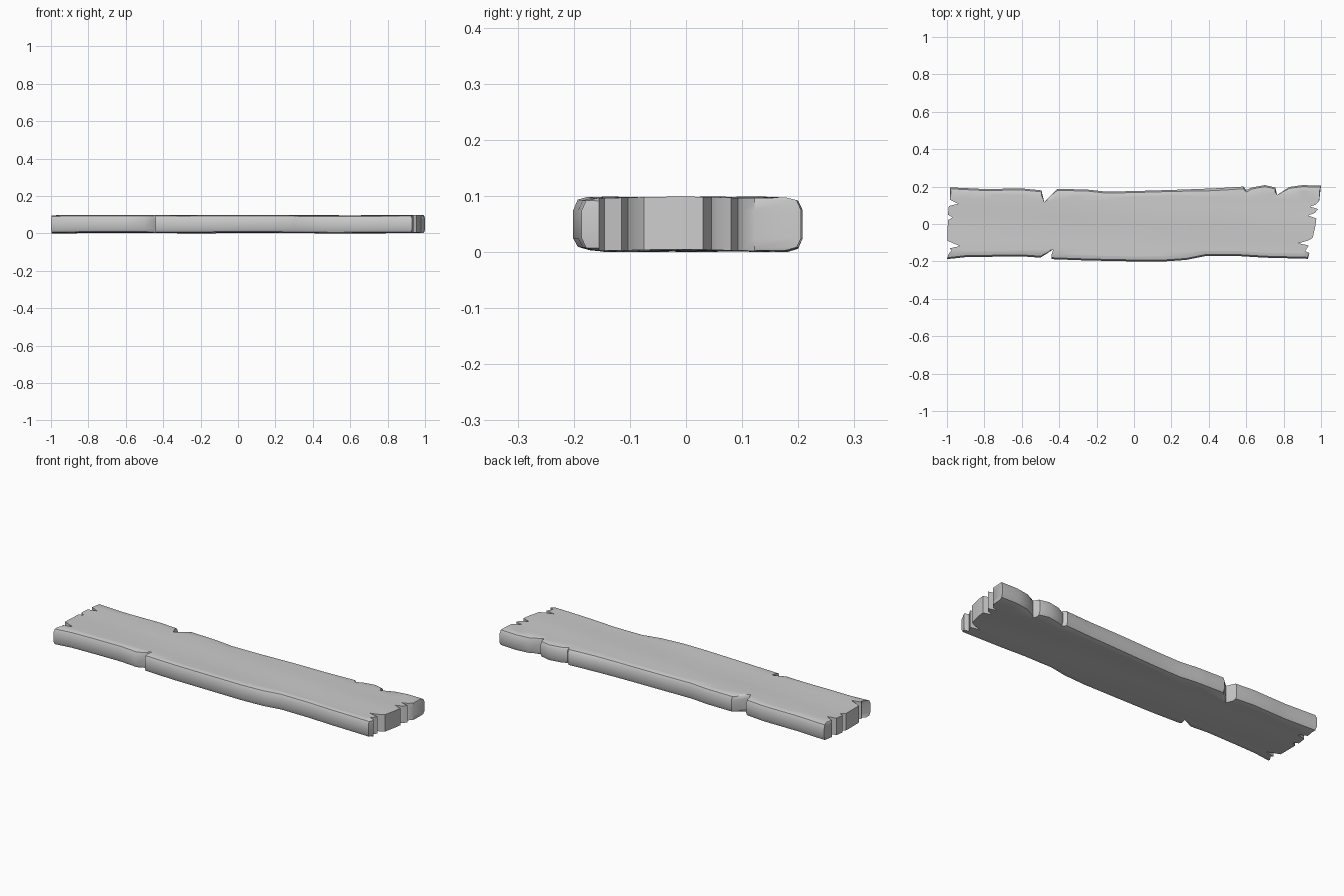
import bpy, bmesh, math
from mathutils import Vector
from mathutils.geometry import tessellate_polygon

if "Cube" in bpy.data.objects:
    bpy.data.objects.remove(bpy.data.objects["Cube"])

# Outline of the worn board, counter-clockwise, split by edge
front = [(-1, -.188), (-.9, -.177), (-.75, -.175), (-.6, -.173), (-.5, -.18),
         (-.432, -.136), (-.44, -.188), (-.25, -.195), (0, -.2), (.15, -.201),
         (.28, -.192), (.38, -.172), (.55, -.171), (.7, -.18), (.93, -.186)]
right = [(.938, -.155), (.915, -.145), (.935, -.115), (.88, -.103), (.932, -.088),
         (.955, -.075), (.97, -.01), (.975, .03), (.93, .045), (.965, .058),
         (.985, .08), (.94, .093), (.97, .103), (.99, .122)]
back = [(1, .205), (.9, .208), (.83, .198), (.765, .155), (.755, .195),
        (.7, .208), (.63, .195), (.6, .182), (.585, .2), (.42, .19), (.2, .182),
        (0, .176), (-.15, .173), (-.25, .184), (-.41, .188), (-.48, .118),
        (-.495, .18), (-.6, .19), (-.8, .187), (-.985, .196)]
left = [(-.985, .13), (-.94, .108), (-.99, .096), (-.995, .05), (-.97, .035),
        (-.995, .02), (-.998, -.09), (-.93, -.118), (-.985, -.13), (-.975, -.14)]
notches = {(-.432, -.136), (.765, .155), (-.48, .118)}
outline = front + right + back + left
long_edges = set(front + back) - notches


def ring_point(p, inset, z):
    """Pull the long edges inward to round them; leave the broken ends crisp."""
    x, y = p
    if p in long_edges:
        s = 1 if y > 0 else -1
        chip = 1.5 if (s > 0 and .3 < x < .62 and z > .05) else 1
        y -= s * inset * chip
        if abs(x) > .9:
            x -= math.copysign(inset * .3, x)
    return Vector((x, y, z))


# Stacked outlines give the rounded cross-section
layers = [(.026, .003), (.008, .008), (0, .025), (0, .075), (.008, .092), (.026, .097)]
bm = bmesh.new()
rings = [[bm.verts.new(ring_point(p, i, z)) for p in outline] for i, z in layers]
n = len(outline)
for a, b in zip(rings, rings[1:]):
    for k in range(n):
        bm.faces.new((a[k], a[(k + 1) % n], b[(k + 1) % n], b[k]))
for ring in (rings[0], rings[-1]):
    for t in tessellate_polygon([[Vector((v.co.x, v.co.y, 0)) for v in ring]]):
        bm.faces.new([ring[i] for i in t])

# Cross cuts so the broad faces can undulate
cuts = [(Vector((-.9 + .15 * i, 0, 0)), Vector((1, 0, 0))) for i in range(13)]
cuts += [(Vector((0, y, 0)), Vector((0, 1, 0))) for y in (-.1, 0, .1)]
for co, no in cuts:
    bmesh.ops.bisect_plane(bm, geom=bm.verts[:] + bm.edges[:] + bm.faces[:],
                           plane_co=co, plane_no=no, dist=1e-5)
for v in bm.verts:
    x, y, z = v.co
    wave = math.sin(5 * x + 9 * y) * math.cos(3 * x - 14 * y)
    if z > .09:
        v.co.z += .0025 * wave
    elif z < .01:
        v.co.z += .0025 * wave
bmesh.ops.recalc_face_normals(bm, faces=bm.faces[:])

low = min(v.co.z for v in bm.verts)
for v in bm.verts:
    v.co.z -= low
mesh = bpy.data.meshes.new("wooden_plank")
bm.to_mesh(mesh)
bm.free()
plank = bpy.data.objects.new("wooden_plank", mesh)
bpy.context.collection.objects.link(plank)
bpy.context.view_layer.objects.active = plank
plank.select_set(True)
bpy.ops.object.shade_smooth_by_angle(angle=math.radians(40))
